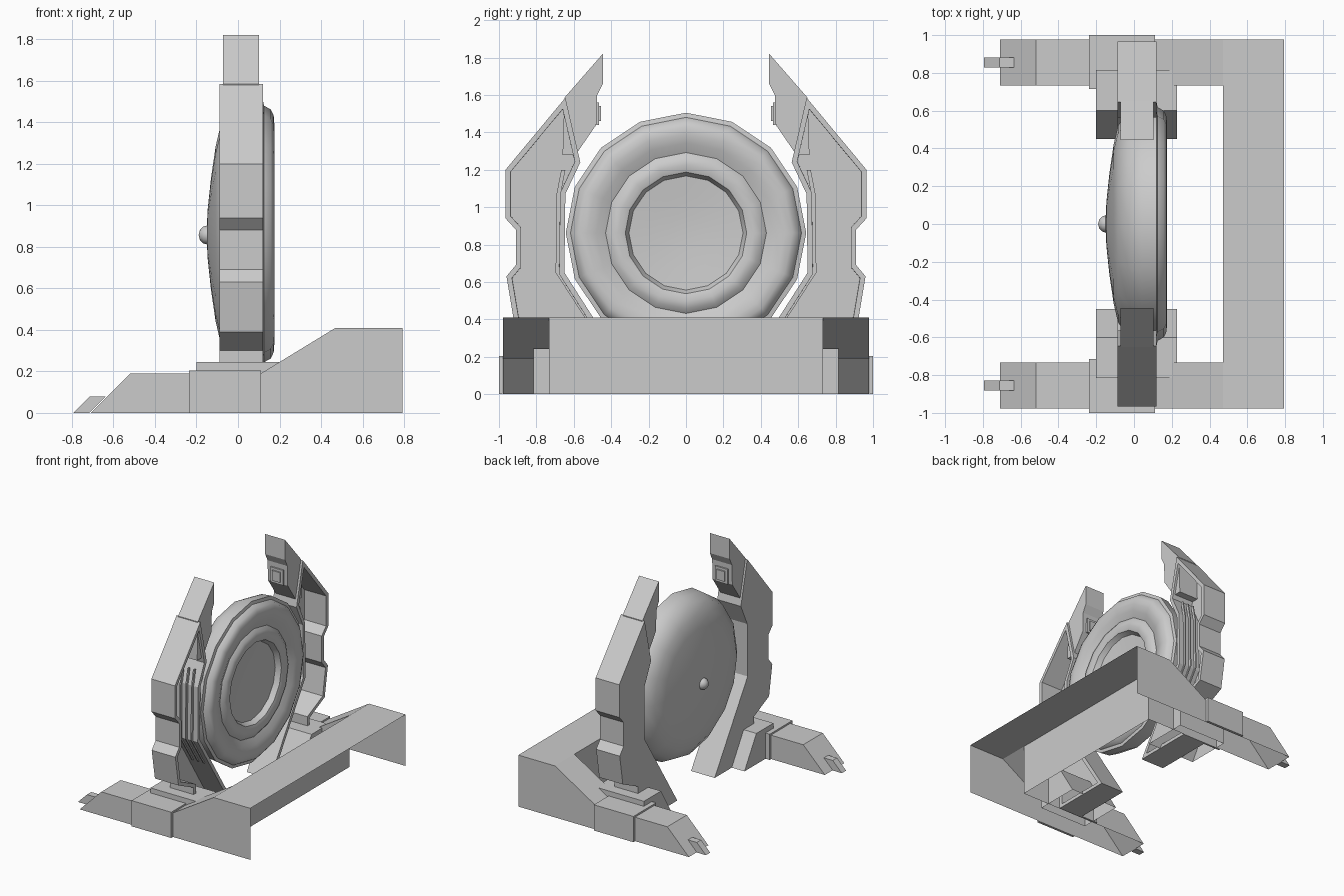
import bpy, bmesh, math

if "Cube" in bpy.data.objects:
    bpy.data.objects.remove(bpy.data.objects["Cube"], do_unlink=True)

grey = bpy.data.materials.new("plain_grey")
grey.use_nodes = True
grey.diffuse_color = (0.6, 0.6, 0.6, 1)
grey.node_tree.nodes["Principled BSDF"].inputs["Base Color"].default_value = (0.6, 0.6, 0.6, 1)


def finish(name, bm, smooth=None):
    bmesh.ops.remove_doubles(bm, verts=bm.verts, dist=0.0005)
    bmesh.ops.recalc_face_normals(bm, faces=bm.faces)
    mesh = bpy.data.meshes.new(name)
    bm.to_mesh(mesh)
    bm.free()
    mesh.materials.append(grey)
    obj = bpy.data.objects.new(name, mesh)
    bpy.context.collection.objects.link(obj)
    if smooth:
        bpy.ops.object.select_all(action="DESELECT")
        obj.select_set(True)
        bpy.context.view_layer.objects.active = obj
        bpy.ops.object.shade_smooth_by_angle(angle=math.radians(smooth))
    return obj


def prism(name, outline, a, b, place, open_last=False, rim=0, cavity=0):
    """Extrude an outline from a to b; optionally drop its last side or hollow the b end."""
    bm = bmesh.new()
    low = [bm.verts.new(place(u, v, a)) for u, v in outline]
    high = [bm.verts.new(place(u, v, b)) for u, v in outline]
    bm.faces.new(low)
    cap = bm.faces.new(high)
    count = len(outline)
    for i in range(count - 1 if open_last else count):
        j = (i + 1) % count
        bm.faces.new((low[i], low[j], high[j], high[i]))
    if cavity:
        bmesh.ops.recalc_face_normals(bm, faces=bm.faces)
        bmesh.ops.inset_region(bm, faces=[cap], thickness=rim, use_even_offset=True)
        bmesh.ops.inset_region(bm, faces=[cap], thickness=0.001, use_even_offset=True)
        bmesh.ops.translate(bm, verts=cap.verts, vec=(-cavity, 0, 0))
    return finish(name, bm)


def lathe(name, profile, centre_z, sides, smooth):
    """Spin an (x, radius) profile about the x axis."""
    bm = bmesh.new()
    verts = [bm.verts.new((x, 0, r)) for x, r in profile]
    edges = [bm.edges.new(pair) for pair in zip(verts, verts[1:])]
    bmesh.ops.spin(bm, geom=verts + edges, cent=(0, 0, 0), axis=(1, 0, 0),
                   angle=math.tau, steps=sides, use_duplicate=False)
    bmesh.ops.translate(bm, verts=bm.verts, vec=(0, 0, centre_z))
    return finish(name, bm, smooth)


# Base frame: open shell, without floor or rear wall
INNER, OUTER = 0.733, 0.978
side = [(-0.71, 0), (-0.52, 0.19), (0.11, 0.19), (0.47, 0.41), (0.793, 0.41), (0.793, 0)]
bm = bmesh.new()


def face(*points):
    bm.faces.new([bm.verts.new(p) for p in points])


for s in (-1, 1):
    face(*[(x, s * OUTER, z) for x, z in side])
    face(*[(x, s * INNER, z) for x, z in side[:4] + [(0.47, 0)]])
    for (x0, z0), (x1, z1) in zip(side[:3], side[1:4]):
        face((x0, s * INNER, z0), (x1, s * INNER, z1), (x1, s * OUTER, z1), (x0, s * OUTER, z0))
face((0.47, -OUTER, 0.41), (0.793, -OUTER, 0.41), (0.793, OUTER, 0.41), (0.47, OUTER, 0.41))
face((0.47, -INNER, 0), (0.47, INNER, 0), (0.47, INNER, 0.41), (0.47, -INNER, 0.41))
finish("base_frame", bm)

# Outlines of the parts repeated on both sides, as (y, z); the toe is (x, z)
sleeve = [(1, 0), (1, 0.205), (0.715, 0.205), (0.715, 0), (0.73, 0),
          (0.73, 0.192), (0.98, 0.192), (0.98, 0)]
wedge = [(0.45, 0), (0.6, 0.245), (0.815, 0.245), (0.815, 0)]
toe = [(-0.793, 0), (-0.713, 0.08), (-0.635, 0.08), (-0.715, 0)]
arm_inner = [(0.645, 1.585), (0.565, 1.24), (0.645, 1.07), (0.65, 0.65), (0.235, 0)]
arm_outer = [(0.73, 0), (0.73, 0.3), (0.92, 0.39), (0.96, 0.63), (0.91, 0.69), (0.91, 0.88),
             (0.965, 0.94), (0.965, 1.2)]
rib_line = [(0.645, 1.2), (0.67, 1.07), (0.675, 0.65), (0.52, 0.41)]
rib = rib_line + [(y + 0.022, z) for y, z in reversed(rib_line)]
tip = [(0.65, 1.585), (0.445, 1.82), (0.445, 1.66), (0.475, 1.6), (0.48, 1.44),
       (0.59, 1.28), (0.66, 1.28)]

for s, label in ((-1, "front"), (1, "back")):
    def across(u, v, w):
        return (w, s * u, v)

    def along(u, v, w):
        return (u, s * w, v)

    prism(label + "_leg_sleeve", sleeve, -0.237, 0.112, across)
    prism(label + "_toe", toe, 0.828, 0.882, along)
    prism(label + "_bracket", wedge, -0.2, 0.228, across, open_last=True)
    # Arm reaches the ground under the disc and is hollow towards the beam
    prism(label + "_arm", arm_inner + arm_outer, -0.088, 0.12, across, rim=0.028, cavity=0.19)
    # Thin ribs inside the hollow
    for n in range(3):
        a = -0.03 + n * 0.05
        prism(f"{label}_arm_rib_{n + 1}", rib, a, a + 0.01, across)
    # Narrow upper claw and its small raised pad
    prism(label + "_arm_tip", tip, -0.072, 0.102, across)
    for n, (half, y, z0, z1) in enumerate(((0.055, 0.465, 1.44, 1.56), (0.035, 0.455, 1.46, 1.54))):
        pad = [(y, z0), (y, z1), (0.5, z1), (0.5, z0)]
        prism(f"{label}_tip_pad_{n + 1}", pad, 0.015 - half, 0.015 + half, across)

# Disc: shallow dome on one side, rounded rings and a dish on the other
CENTRE = 0.862
dome = [(-0.152, 0), (-0.146, 0.12), (-0.13, 0.27), (-0.108, 0.42), (-0.085, 0.52),
        (-0.03, 0.6), (0.04, 0.635), (0.12, 0.643)]
rings = [(0.12, 0.643), (0.125, 0.618), (0.158, 0.6), (0.172, 0.57), (0.175, 0.53),
         (0.162, 0.48), (0.14, 0.43), (0.16, 0.405), (0.168, 0.365), (0.155, 0.325),
         (0.115, 0.305), (0.105, 0.2), (0.098, 0.1), (0.095, 0)]
lathe("disc_dome", dome, CENTRE, 16, 40)
lathe("disc_rings", rings, CENTRE, 16, 40)

# Round hub knob
knob = [(-0.143 - 0.047 * math.cos(t * math.pi / 6), 0.047 * math.sin(t * math.pi / 6))
        for t in range(7)]
lathe("hub_knob", knob, CENTRE - 0.005, 12, 60)
